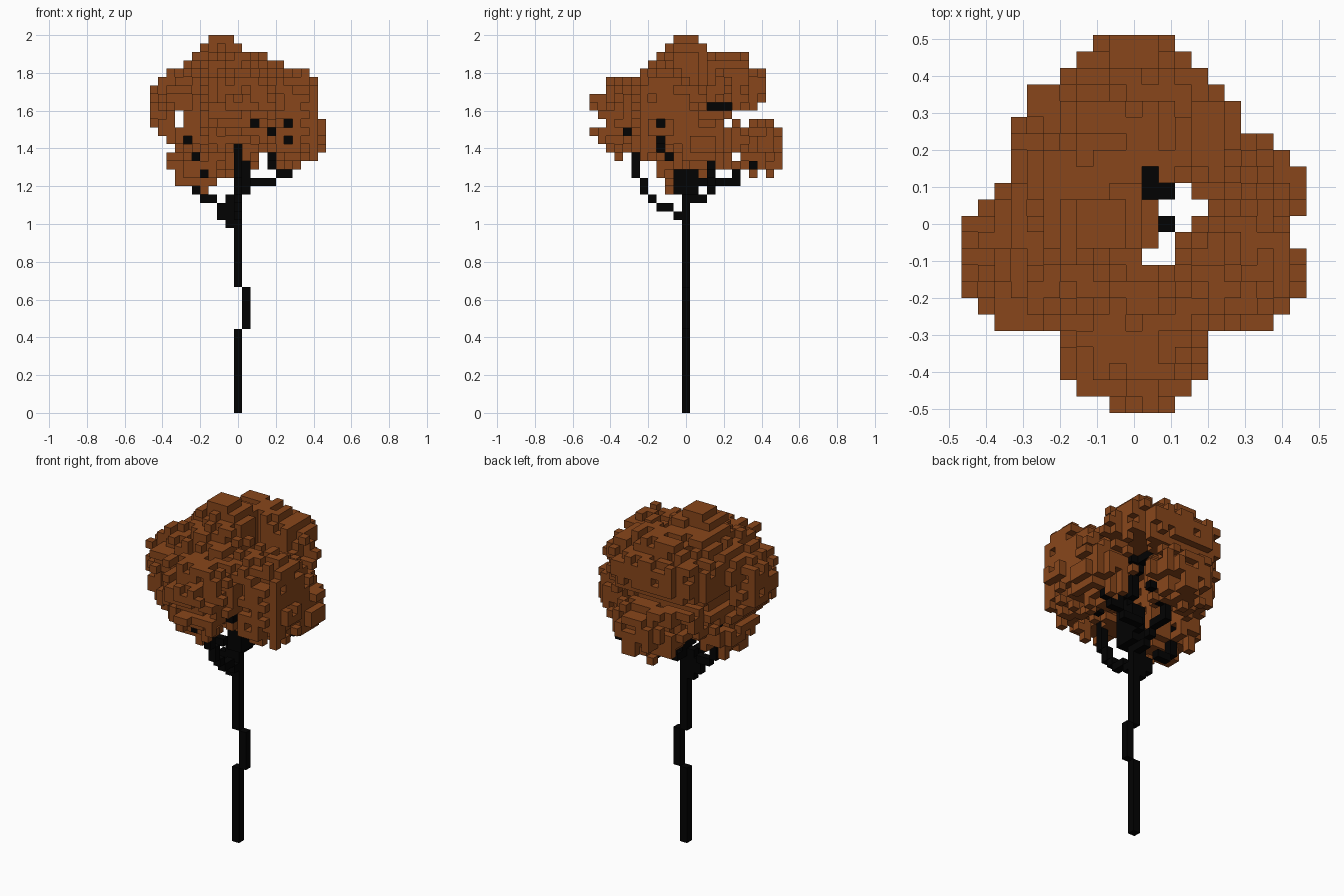
import bpy, bmesh, random
from mathutils import Vector

random.seed(7)
if "Cube" in bpy.data.objects:
    bpy.data.objects.remove(bpy.data.objects["Cube"], do_unlink=True)

V = 2.0 / 45  # edge length of one block


def material(name, rgb):
    m = bpy.data.materials.new(name)
    m.use_nodes = True
    m.diffuse_color = (*rgb, 1)
    b = m.node_tree.nodes["Principled BSDF"]
    b.inputs["Base Color"].default_value = (*rgb, 1)
    b.inputs["Roughness"].default_value = 0.9
    return m


BARK = material("black bark", (0.0008, 0.0008, 0.0008))
LEAF = material("brown leaves", (0.250, 0.062, 0.011))

SIDES = [(1, 0, 0), (-1, 0, 0), (0, 1, 0), (0, -1, 0), (0, 0, 1), (0, 0, -1)]


def block_object(name, cells, mat):
    """Mesh the outer faces of a set of grid cells."""
    bm = bmesh.new()
    for c in sorted(cells):
        centre = Vector((c[0], c[1], c[2] + 0.5))
        for d in SIDES:
            if (c[0] + d[0], c[1] + d[1], c[2] + d[2]) in cells:
                continue
            n = Vector(d)
            u = Vector((d[1], d[2], d[0]))
            w = n.cross(u)
            bm.faces.new([bm.verts.new((centre + (n + u * a + w * b) * 0.5) * V)
                          for a, b in ((-1, -1), (1, -1), (1, 1), (-1, 1))])
    me = bpy.data.meshes.new(name)
    bm.to_mesh(me)
    bm.free()
    me.materials.append(mat)
    ob = bpy.data.objects.new(name, me)
    bpy.context.collection.objects.link(ob)


def path_cells(points):
    """Grid cells along a polyline."""
    out = set()
    for a, b in zip(points, points[1:]):
        n = max(abs(q - p) for p, q in zip(a, b))
        for s in range(n + 1):
            out.add(tuple(round(p + (q - p) * s / n) for p, q in zip(a, b)))
    return out


# Trunk: three stacked runs, the middle one stepped sideways, thick at the fork
trunk = path_cells([(0, 0, 0), (0, 0, 9)])
trunk |= path_cells([(1, 0, 10), (1, 0, 14)])
trunk |= path_cells([(0, 0, 15), (0, 0, 30)])
trunk |= {(x, y, z) for x in (0, 1) for y in (-1, 0, 1) for z in range(26, 31)}
block_object("trunk", trunk, BARK)

# Branches spreading from the fork into the crown
branches = {
    "front_branch": [(0, -1, 23), (0, -2, 24), (0, -3, 24), (0, -4, 25), (0, -5, 26),
                     (0, -5, 27), (0, -6, 28), (0, -6, 31), (0, -7, 34)],
    "right_branch": [(-1, 0, 22), (-1, 0, 25), (-2, 0, 24), (-2, 0, 23), (-3, 1, 25),
                     (-4, 1, 25), (-5, 1, 26), (-5, 1, 28), (-6, 1, 31)],
    "back_branch": [(0, 1, 25), (0, 2, 25), (0, 3, 26), (0, 4, 27), (0, 6, 27), (1, 6, 29)],
    "left_branch": [(1, 2, 27), (2, 3, 27), (4, 3, 27), (5, 3, 28), (5, 3, 30)],
    "left_branch_end": [(5, 3, 28), (6, 3, 28), (7, 3, 29), (7, 3, 31)],
    "upper_branch": [(1, 0, 30), (1, 1, 33), (1, 2, 36), (1, 5, 36)],
    "upper_twig": [(1, 0, 31), (2, 0, 33), (2, 0, 36)],
    "top_twig": [(2, 2, 36), (1, 2, 35)],
}
wood = set(trunk)
for name, pts in branches.items():
    cells = path_cells(pts) - wood
    wood |= cells
    block_object(name, cells, BARK)

# Small twig ends showing through pits in the leaves
FRONT_PITS = {(2, 34), (6, 34), (6, 32), (-6, 32), (-5, 30), (-4, 28)}   # x, z
SIDE_PITS = {(-3, 34), (-3, 32), (-3, 31), (-7, 33), (8, 29), (-2, 30)}  # y, z
twigs = {(x, -3, z) for x, z in FRONT_PITS} | {(4, y, z) for y, z in SIDE_PITS}
block_object("twig_ends", twigs - wood, BARK)
wood |= twigs

# Crown outline spans, as (low, high) cell index
FRONT = [(-5, -2), (-7, -1), (-7, -1), (-8, 7), (-8, 9), (-7, 10), (-8, 10), (-9, 10),
         (-10, 10), (-10, 9), (-10, 9), (-10, 9), (-10, 9), (-9, 9), (-8, 8),
         (-6, 5), (-5, 3), (-4, 0), (-3, -1)]            # x, rows 26 to 44
SIDE = [(-2, -2), (-2, 0), (-3, 11), (-3, 11), (-9, 11), (-9, 11), (-10, 11), (-11, 11),
        (-10, 10), (-10, 5), (-11, 8), (-11, 9), (-9, 9), (-9, 9), (-5, 9),
        (-4, 7), (-3, 7), (-2, 2), (-1, 1)]              # y, rows 26 to 44
PLAN = [(-1, 2), (-3, 3), (-4, 4), (-4, 4), (-4, 4), (-8, 8), (-9, 9), (-10, 10),
        (-10, 10), (-10, 10), (-10, 9), (-10, 9), (-9, 10), (-8, 10), (-7, 10),
        (-7, 9), (-7, 8), (-7, 6), (-6, 6), (-6, 5), (-4, 4), (-3, 3), (-2, 2)]  # x, y -11 to 11

# Open shaft beside the trunk and gaps that go right through the crown
SHAFT = {(3, 2), (2, 1), (3, 1), (4, 1), (2, 0), (3, 0), (2, -1), (1, -2), (2, -2),
         (1, 3), (1, 2), (2, 2)}
FRONT_GAPS = {(-7, 34), (-7, 35), (8, 30), (4, 30)}                        # x, z
SIDE_GAPS = {(5, 34), (7, 34), (6, 30), (7, 28), (9, 28), (-10, 34)}  # y, z

# Leaf clumps: centre x, y, z and radius in cells
CLUMPS = {
    "top_leaves": (-1.8, 0.3, 39.2, 5.6),
    "back_top_leaves": (-0.5, 5, 37.8, 5.3),
    "back_left_leaves": (3, 5.5, 38, 4.7),
    "front_leaves": (-0.3, -7, 35.3, 4.9),
    "left_leaves": (6.5, -2.5, 36, 4.6),
    "left_low_leaves": (7, 2.4, 32, 4.3),
    "left_front_leaves": (6.7, -3.5, 33, 4.0),
    "back_low_leaves": (-0.5, 7.8, 31.5, 4.4),
    "right_leaves": (-6.2, -2.3, 35, 5.2),
    "right_back_leaves": (-4, 4.5, 35.5, 5.2),
    "right_low_leaves": (-5, -0.5, 30, 4.2),
}


def inside(v, span):
    return span[0] <= v <= span[1]


def is_open(x, y, z):
    """Cells kept free of leaves."""
    if (x, y) in SHAFT or (x, z) in FRONT_GAPS or (y, z) in SIDE_GAPS:
        return True
    if ((x, z) in FRONT_PITS and y < -2) or ((y, z) in SIDE_PITS and x > 3):
        return True
    if z == 36 and x > 1 and y in (1, 3, 4, 5):               # slot over the upper branch
        return True
    if z < 36 and x in (-1, 0, 1) and abs(y) < 3:             # hollow round the trunk
        return True
    if z < 33 and -4 <= x <= -1 and 2 <= y <= 5:              # gap under the right back
        return True
    if z <= 36 and 1 <= x <= 5 and y >= 0 and -1 <= y - x <= 3:  # cleft at the back left
        return True
    return z > 37 and 2 <= x + y <= 7 and -4 <= y - x <= -2


taken = set(wood)
for name, (cx, cy, cz, r) in CLUMPS.items():
    cells = set()
    for x in range(-10, 11):
        for y in range(-11, 12):
            for z in range(26, 45):
                d = ((x - cx) ** 2 + (y - cy) ** 2 + (z - cz) ** 2) ** 0.5
                rough = random.uniform(-1.8, 1.0)
                if d > r + rough or (x, y, z) in taken or is_open(x, y, z):
                    continue
                if (inside(x, FRONT[z - 26]) and inside(y, SIDE[z - 26])
                        and inside(x, PLAN[y + 11])):
                    cells.add((x, y, z))
    taken |= cells
    block_object(name, cells, LEAF)

# Peak of the crown and stray leaf blocks along the edges
tips = {(x, y, 44) for x in (-3, -2, -1) for y in (-1, 0, 1)}
tips |= {(x, y, 43) for x in range(-4, 1) for y in (-1, 0, 1)}
tips |= {(x, 11, 31) for x in range(-2, 3)} | {(x, -11, 36) for x in range(-1, 3)}
tips |= {(-10, y, 36) for y in range(-4, 1)} | {(10, y, 32) for y in (1, 2, 3)}
tips |= {(10, y, 33) for y in (-4, -3, -2)} | {(x, 5, 33) for x in (6, 7, 8)}
tips |= {(-7, 2, 27), (-4, -2, 26), (-3, -1, 27), (-1, 8, 28), (-2, 10, 28), (-6, -3, 28)}
tips |= {(6, 3, 29), (7, 3, 30), (8, 3, 30), (6, 3, 30), (6, 4, 30), (5, 4, 33)}
block_object("leaf_tips", tips - taken, LEAF)
